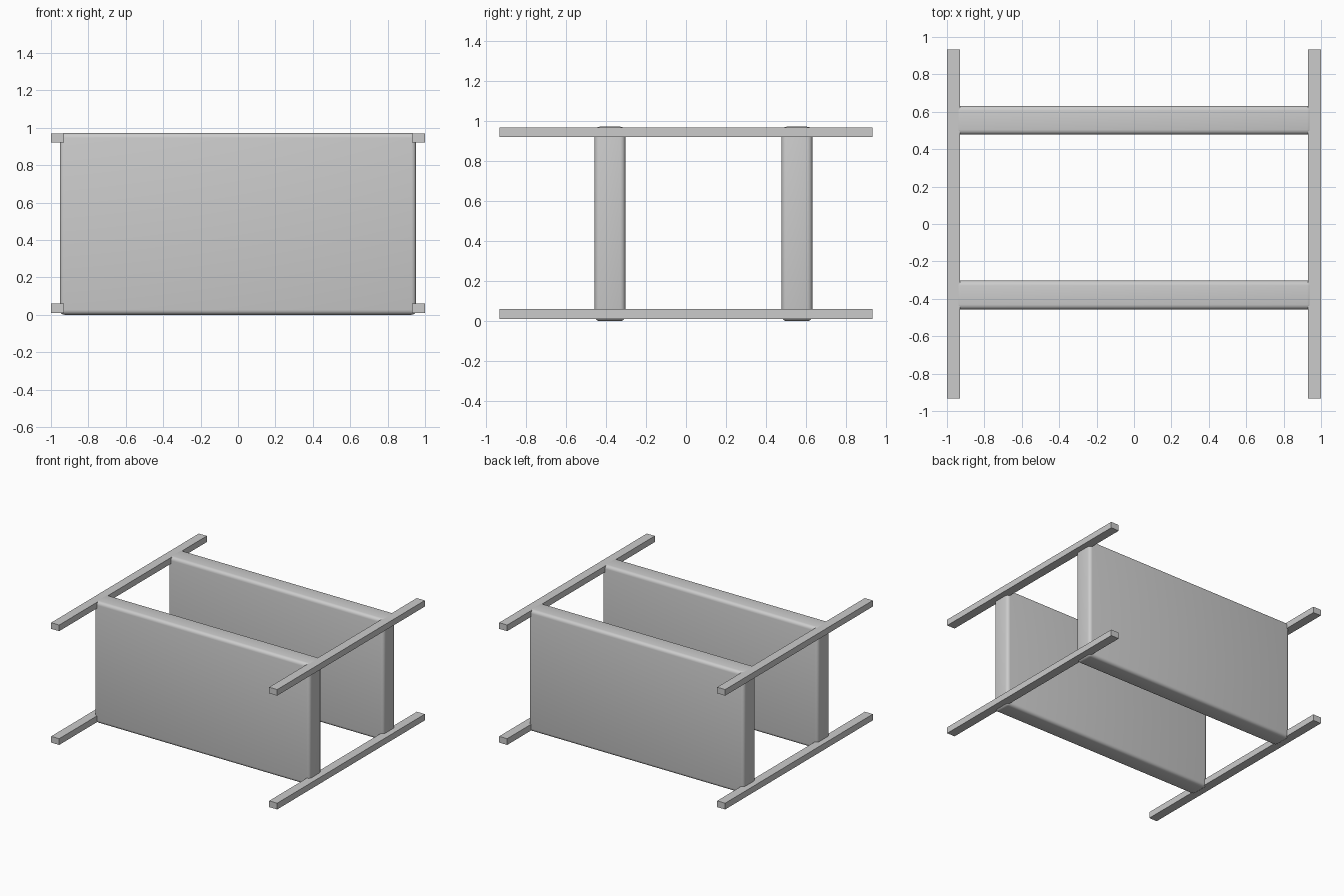
import bpy
import math

if "Cube" in bpy.data.objects:
    bpy.data.objects.remove(bpy.data.objects["Cube"])


def box(name, x, y, z, bevel=0.0):
    """Box spanning the given (min, max) ranges, with optional rounded edges."""
    spans = (x, y, z)
    bpy.ops.mesh.primitive_cube_add(size=1, location=[(a + b) / 2 for a, b in spans])
    ob = bpy.context.object
    ob.name = name
    ob.scale = [b - a for a, b in spans]
    bpy.ops.object.transform_apply(location=False, rotation=False, scale=True)
    if bevel:
        mod = ob.modifiers.new("rounded_edges", "BEVEL")
        mod.width = bevel
        mod.segments = 4
        bpy.ops.object.modifier_apply(modifier=mod.name)
        bpy.ops.object.shade_smooth_by_angle(angle=math.radians(40))
    return ob


# Two upright rounded panels
for name, y in (("front_panel", (-0.457, -0.303)), ("back_panel", (0.478, 0.632))):
    box(name, (-0.953, 0.953), y, (0.0, 0.972), bevel=0.026)

# Four square rails running front to back, top and bottom on each side
for side, x in (("left", (-1.0, -0.929)), ("right", (0.929, 1.0))):
    for level, z in (("bottom", (0.01, 0.06)), ("top", (0.92, 0.969))):
        box(f"{side}_{level}_rail", x, (-0.933, 0.933), z)
